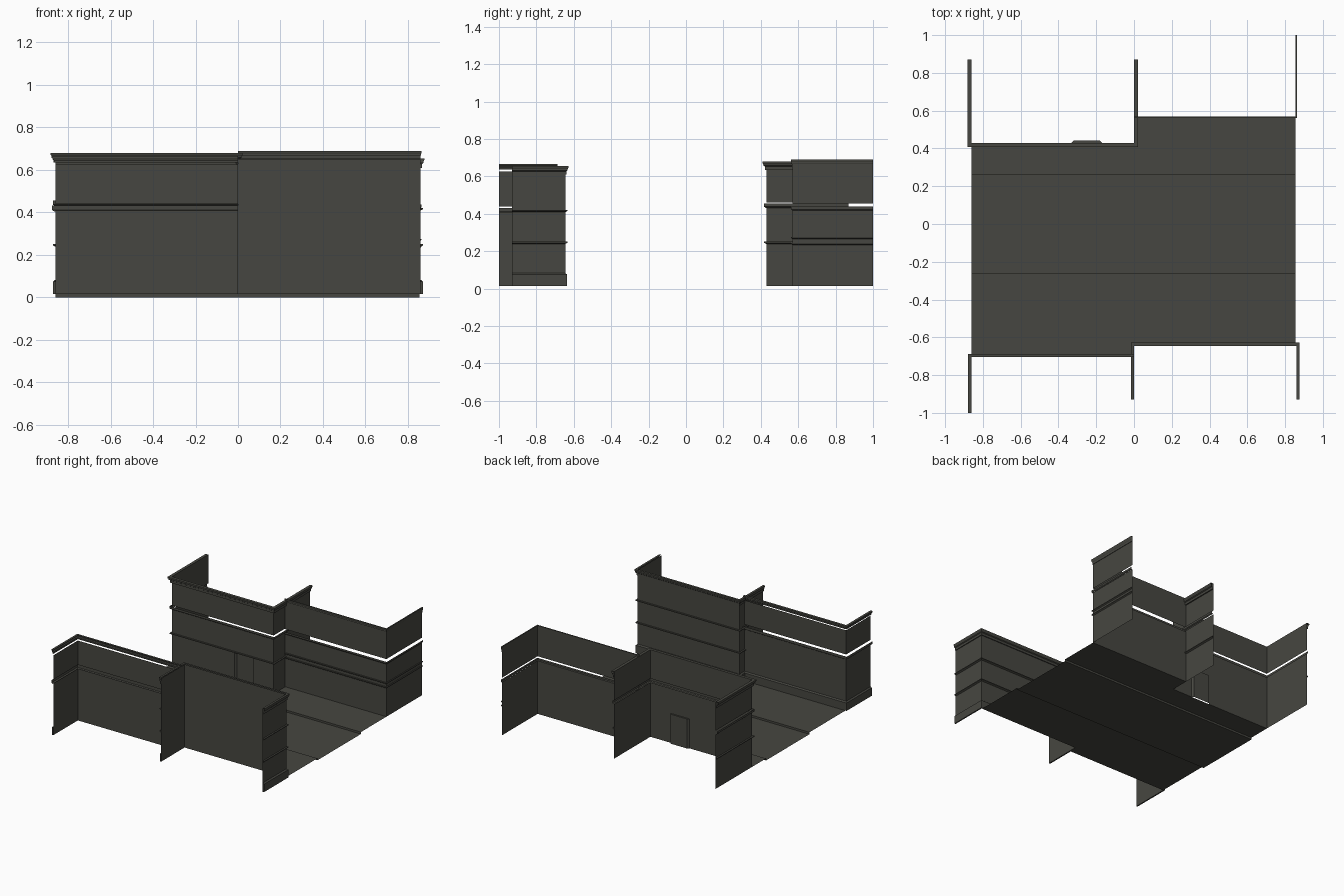
import bpy, bmesh
from mathutils import Vector

if "Cube" in bpy.data.objects:
    bpy.data.objects.remove(bpy.data.objects["Cube"])

stone = bpy.data.materials.new("dark_grey_stone")
stone.diffuse_color = (0.062, 0.062, 0.052, 1)
stone.use_nodes = True
stone.node_tree.nodes["Principled BSDF"].inputs["Base Color"].default_value = stone.diffuse_color


def finish(name, bm):
    bmesh.ops.remove_doubles(bm, verts=bm.verts, dist=1e-5)
    me = bpy.data.meshes.new(name)
    bm.to_mesh(me)
    bm.free()
    me.materials.append(stone)
    bpy.context.collection.objects.link(bpy.data.objects.new(name, me))


def offset_path(path, d):
    """Shift a flat path to its left by d, with mitred corners."""
    pts = [Vector(p) for p in path]
    normals = []
    for a, b in zip(pts, pts[1:]):
        t = (b - a).normalized()
        normals.append(Vector((-t.y, t.x)))
    out = []
    for i, p in enumerate(pts):
        n0, n1 = normals[max(i - 1, 0)], normals[min(i, len(normals) - 1)]
        out.append(p + (n0 + n1) * (d / (1 + n0.dot(n1))))
    return out


def sweep(name, path, *profiles):
    """Sweep open (offset, height) profiles along the path as thin sheets."""
    bm = bmesh.new()
    for prof in profiles:
        rows = [[bm.verts.new((p.x, p.y, z)) for p in offset_path(path, d)]
                for d, z in prof]
        for lo, hi in zip(rows, rows[1:]):
            for i in range(len(path) - 1):
                bm.faces.new((lo[i + 1], lo[i], hi[i], hi[i + 1]))
    finish(name, bm)


def sheet(name, *polys):
    bm = bmesh.new()
    for poly in polys:
        bm.faces.new([bm.verts.new(p) for p in poly])
    finish(name, bm)


def wall(lo, hi):
    return [(0, lo), (0, hi)]


def ledge(z, d=0.012, h=0.012):
    return [(0, z - h / 2), (d, z), (d, z + h / 2), (0, z + h / 2)]


def band(lo, hi, d=0.012):
    return [(d * 0.4, lo), (d, lo + 0.006), (d, hi)]


def cornice(lo, hi, d):
    m = (lo + hi) / 2
    return [(0, lo), (d * 0.4, lo), (d * 0.4, m - 0.005), (d * 0.75, m),
            (d * 0.75, m + 0.006), (d, hi - 0.008), (d, hi), (0, hi)]


BASE = [(0, 0.015), (0.01, 0.015), (0.01, 0.075), (0, 0.083)]

# Front left building: base, walls, open slot under the cornice
p = [(-0.86, -1), (-0.86, -0.705), (0, -0.705)]
sweep("front_left_wall", p, wall(0.015, 0.41), wall(0.44, 0.625))
sweep("front_left_trim", p, BASE, band(0.405, 0.432, 0.015))
sweep("front_left_cornice", p, cornice(0.636, 0.665, 0.018))

# Front right building
p = [(0, -0.93), (0, -0.645), (0.86, -0.645), (0.86, -0.93)]
sweep("front_right_wall", p, wall(0.015, 0.65))
sweep("front_right_trim", p, BASE, ledge(0.245), ledge(0.415))
sweep("front_right_cornice", p, cornice(0.61, 0.655, 0.017))

# Back left building, lower wall split around the doorway
p = [(0, 0.87), (0, 0.43), (-0.86, 0.43), (-0.86, 0.87)]
sweep("back_left_lower_wall_east", p[:2] + [(-0.17, 0.43)], wall(0.015, 0.24))
sweep("back_left_lower_wall_west", [(-0.33, 0.43)] + p[2:], wall(0.015, 0.24))
sweep("back_left_wall", p, wall(0.24, 0.43), wall(0.46, 0.68))
sweep("back_left_trim", p, ledge(0.245), band(0.432, 0.455))
sweep("back_left_cornice", p, cornice(0.635, 0.68, 0.022))

# Recessed door
door = [(-0.17, 0.43), (-0.18, 0.442), (-0.32, 0.442), (-0.33, 0.43)]
sweep("door_recess", door, wall(0.015, 0.24))
sheet("door_lintel", [(x, y, 0.24) for x, y in door])

# Back right building
p = [(0.855, 1), (0.855, 0.57), (0, 0.57)]
sweep("back_right_wall", p, wall(0.015, 0.42), wall(0.455, 0.69))
sweep("back_right_trim", p, ledge(0.238, 0.008), ledge(0.27, 0.008),
      band(0.418, 0.438, 0.008))
sweep("back_right_cornice", p, cornice(0.65, 0.69, 0.009))

# Street: sunken road, kerbs and raised pavements stepping with the buildings
L, R, K, H = -0.86, 0.855, 0.262, 0.015
sheet("road", [(L, -K, 0), (R, -K, 0), (R, K, 0), (L, K, 0)])
for side, s, yl, yr in (("front", -1, -0.705, -0.645), ("back", 1, 0.43, 0.57)):
    k = s * K
    sheet(side + "_kerb", [(L, k, 0), (R, k, 0), (R, k, H), (L, k, H)])
    poly = [(L, k, H), (R, k, H), (R, yr, H), (0, yr, H), (0, yl, H), (L, yl, H)]
    sheet(side + "_pavement", poly if s > 0 else poly[::-1])
